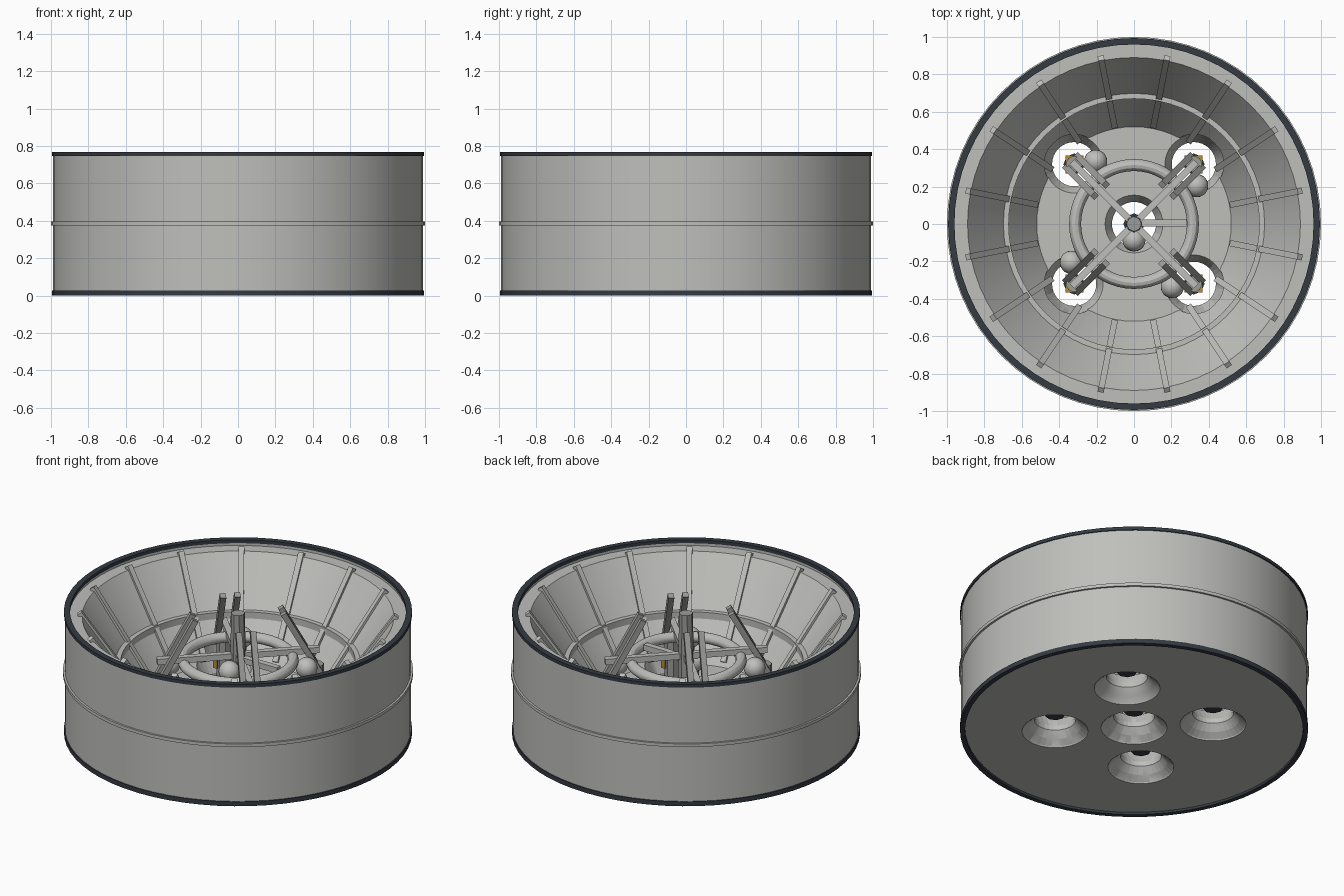
import bpy, bmesh, math
from mathutils import Vector, Matrix

if "Cube" in bpy.data.objects:
    bpy.data.objects.remove(bpy.data.objects["Cube"])


def mat(name, rgb):
    m = bpy.data.materials.new(name)
    m.diffuse_color = (*rgb, 1)
    m.use_nodes = True
    m.node_tree.nodes["Principled BSDF"].inputs["Base Color"].default_value = m.diffuse_color
    return m


GREY = mat("light grey", (0.52, 0.52, 0.50))
STEEL = mat("mid grey", (0.33, 0.33, 0.32))
DARK = mat("dark slate", (0.035, 0.042, 0.055))
GOLD = mat("gold", (0.50, 0.26, 0.03))


def finish(name, bm, m, smooth=True):
    bmesh.ops.recalc_face_normals(bm, faces=bm.faces)
    me = bpy.data.meshes.new(name)
    bm.to_mesh(me)
    bm.free()
    ob = bpy.data.objects.new(name, me)
    bpy.context.collection.objects.link(ob)
    if m:
        me.materials.append(m)
    if smooth:
        bpy.ops.object.select_all(action='DESELECT')
        ob.select_set(True)
        bpy.context.view_layer.objects.active = ob
        bpy.ops.object.shade_smooth_by_angle(angle=math.radians(30))
    return ob


def revolve(name, prof, m, segs=64, at=(0, 0), closed=True, smooth=True):
    """Closed profile of (r, z) spun about z; r = 0 points become poles."""
    bm = bmesh.new()
    rings = []
    for r, z in prof:
        if r == 0:
            rings.append([bm.verts.new((at[0], at[1], z))] * segs)
        else:
            rings.append([bm.verts.new((at[0] + r * math.cos(2 * math.pi * i / segs),
                                        at[1] + r * math.sin(2 * math.pi * i / segs), z))
                          for i in range(segs)])
    n = len(rings)
    for k in range(n if closed else n - 1):
        a, b = rings[k], rings[(k + 1) % n]
        for i in range(segs):
            j = (i + 1) % segs
            vs = list(dict.fromkeys((a[i], a[j], b[j], b[i])))
            if len(vs) > 2:
                bm.faces.new(vs)
    return finish(name, bm, m, smooth)


def bar(name, p, q, w, m, up=(0, 0, 1), h=None):
    """Square bar from p to q."""
    p, q = Vector(p), Vector(q)
    d = (q - p).normalized()
    side = d.cross(Vector(up)).normalized()
    top = side.cross(d)
    rot = Matrix((side, d, top)).transposed().to_4x4()
    bm = bmesh.new()
    bmesh.ops.create_cube(bm, size=1)
    bm.transform(Matrix.Translation((p + q) / 2) @ rot
                 @ Matrix.Diagonal((w, (q - p).length, h or w, 1)))
    return finish(name, bm, m, False)


def polar(a, r, z, off=0):
    """Point at angle a and radius r, shifted sideways by off."""
    return (r * math.cos(a) - off * math.sin(a), r * math.sin(a) + off * math.cos(a), z)


engines = [(0, 0)] + [(0.32 * sx, 0.32 * sy) for sx in (1, -1) for sy in (1, -1)]

# hull with bowl-shaped inside
hull = revolve("hull", [(0, 0.015), (0.988, 0.015), (0.988, 0.76), (0.965, 0.76), (0.965, 0.73),
                        (0.89, 0.73), (0.52, 0.19), (0, 0.19)], GREY, closed=False)

# flared nozzle openings cut through the floor
for k, (x, y) in enumerate(engines):
    cut = revolve("nozzle_cutter_%d" % k, [(0, -0.02), (0.205, -0.02), (0.185, 0.022), (0.15, 0.05),
                                           (0.118, 0.09), (0.118, 0.12), (0.16, 0.20), (0.16, 0.32), (0, 0.32)],
                  None, 32, (x, y), closed=False, smooth=False)
    mod = hull.modifiers.new("nozzle", 'BOOLEAN')
    mod.operation, mod.object, mod.solver = 'DIFFERENCE', cut, 'EXACT'
    bpy.context.view_layer.objects.active = hull
    bpy.ops.object.modifier_apply(modifier=mod.name)
    bpy.data.objects.remove(cut)
hull.select_set(True)
bpy.context.view_layer.objects.active = hull
bpy.ops.object.shade_smooth_by_angle(angle=math.radians(30))

# dark rims, middle band and inner hoop
for name, r0, r1, z0, z1, m in (("top_rim", 0.96, 0.994, 0.747, 0.768, DARK),
                                ("bottom_rim", 0.965, 0.994, 0.0, 0.028, DARK),
                                ("middle_band", 0.98, 1.0, 0.375, 0.395, GREY),
                                ("bowl_hoop", 0.67, 0.71, 0.405, 0.45, GREY)):
    revolve(name, [(r0, z0), (r1, z0), (r1, z1), (r0, z1)], m)

# stringers up the bowl
for k in range(16):
    a = math.radians(11.25 + 22.5 * k)
    bar("stringer_%d" % k, polar(a, 0.535, 0.215), polar(a, 0.905, 0.748), 0.033, GREY, h=0.03)

# thrust ring
revolve("thrust_ring", [(0.315 + 0.032 * math.cos(t * math.pi / 6), 0.46 + 0.032 * math.sin(t * math.pi / 6))
                        for t in range(12)], GREY, 48)

# cross beams and side strut
for k in range(2):
    a = math.radians(45 + 90 * k)
    bar("cross_beam_%d" % k, polar(a, -0.47, 0.49), polar(a, 0.47, 0.49), 0.036, GREY)
bar("side_strut", (0, 0.005, 0.47), (0.28, 0.005, 0.47), 0.036, GREY)

# centre post
revolve("centre_post", [(0, 0.14), (0.045, 0.14), (0.045, 0.45), (0.04, 0.755), (0, 0.755)],
        STEEL, 8, closed=False, smooth=False)

# leaning leg pairs
for k in range(4):
    a = math.radians(45 + 90 * k)
    for s in (-1, 1):
        bar("leg_%d_%s" % (k, "left" if s > 0 else "right"),
            polar(a, 0.47, 0.36, 0.042 * s), polar(a, 0.255, 0.75, 0.042 * s), 0.034, STEEL)

# engine chambers with dark undersides, pumps and gold brackets
for k, (x, y) in enumerate(engines):
    revolve("chamber_cap_%d" % k, [(0, 0.12), (0.057, 0.12), (0.057, 0.14), (0, 0.14)],
            DARK, 8, (x, y), closed=False, smooth=False)
    if k:
        revolve("chamber_%d" % k, [(0, 0.14), (0.045, 0.14), (0.045, 0.40), (0, 0.40)],
                STEEL, 8, (x, y), closed=False, smooth=False)
        sx, sy = math.copysign(1, x), math.copysign(1, y)
        bar("bracket_a_%d" % k, (sx * 0.27, sy * 0.35, 0.25), (sx * 0.365, sy * 0.35, 0.25), 0.03, GOLD, h=0.08)
        bar("bracket_b_%d" % k, (sx * 0.35, sy * 0.27, 0.25), (sx * 0.35, sy * 0.335, 0.25), 0.03, GOLD, h=0.08)
for k, (x, y) in enumerate([(0, -0.085), (0.335, 0.205), (-0.205, 0.335), (-0.335, -0.205), (0.205, -0.335)]):
    bm = bmesh.new()
    bmesh.ops.create_uvsphere(bm, u_segments=20, v_segments=12, radius=0.062)
    bm.transform(Matrix.Translation((x, y, 0.42)))
    finish("pump_%d" % k, bm, GREY)
    # pipe from pump down toward the nozzle
    revolve("pump_pipe_%d" % k, [(0, 0.2), (0.025, 0.2), (0.025, 0.4), (0, 0.4)], STEEL, 12, (x, y), closed=False)
